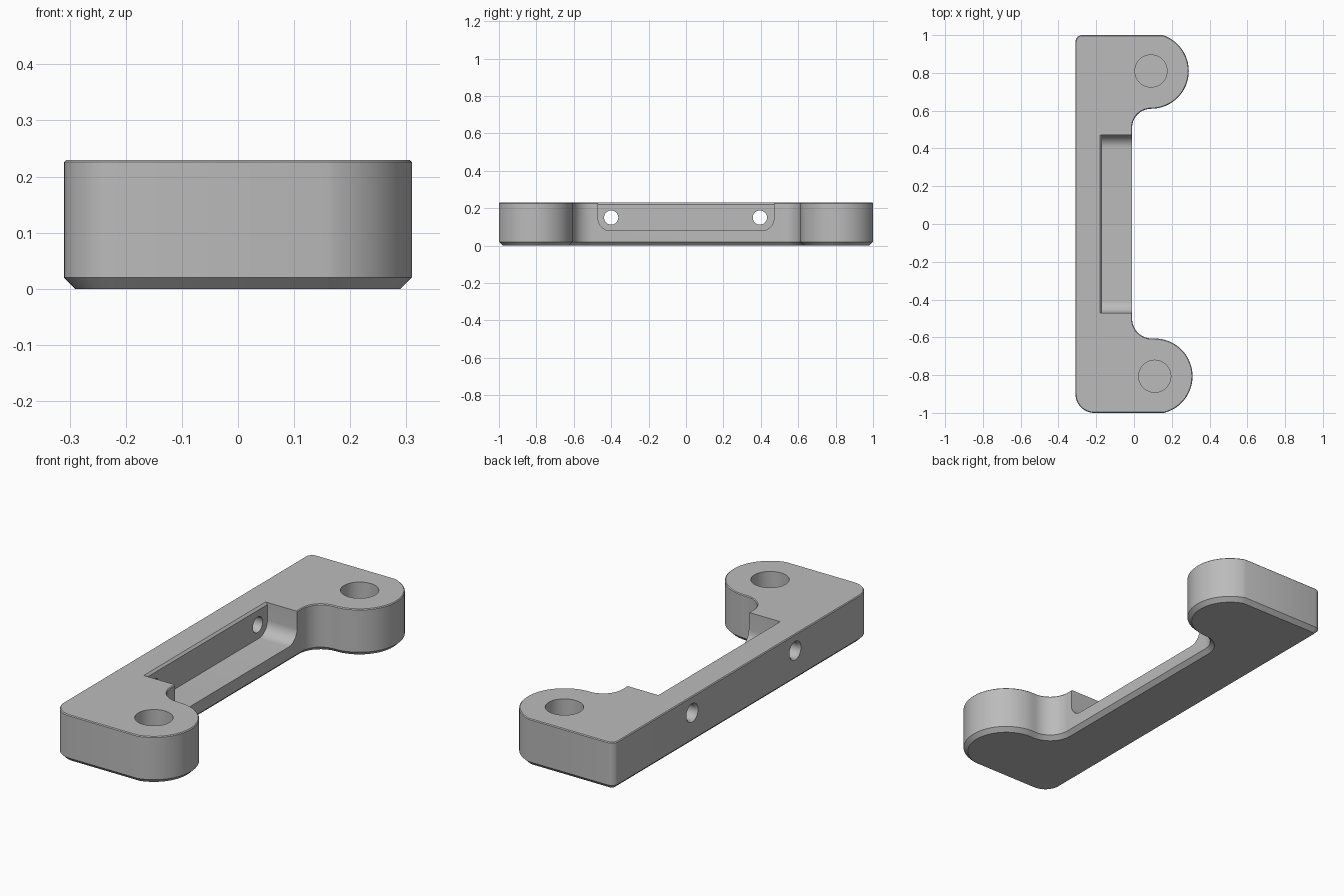
import bpy
import bmesh
from math import cos, sin, radians, asin, degrees
from mathutils import Vector

if "Cube" in bpy.data.objects:
    bpy.data.objects.remove(bpy.data.objects["Cube"])

HEIGHT = 0.23

grey = bpy.data.materials.new("plain_grey")
grey.use_nodes = True
colour = (0.5, 0.5, 0.5, 1)
grey.diffuse_color = colour
grey.node_tree.nodes["Principled BSDF"].inputs["Base Color"].default_value = colour


def arc(cx, cy, r, start, end, steps):
    """Points on an arc, angles in degrees."""
    angles = [radians(start + (end - start) * i / steps) for i in range(steps + 1)]
    return [(cx + r * cos(a), cy + r * sin(a)) for a in angles]


def inset(loop, d):
    """Move a counter-clockwise loop inward by d."""
    out = []
    for i, p in enumerate(loop):
        p = Vector(p)
        a = (p - Vector(loop[i - 1])).normalized()
        b = (Vector(loop[(i + 1) % len(loop)]) - p).normalized()
        n1, n2 = Vector((-a.y, a.x)), Vector((-b.y, b.x))
        out.append(p + (n1 + n2) * d / (1 + n1.dot(n2)))
    return out


def loft(name, rings):
    """Closed solid through a stack of matching rings."""
    bm = bmesh.new()
    rows = [[bm.verts.new(p) for p in ring] for ring in rings]
    n = len(rows[0])
    for low, high in zip(rows, rows[1:]):
        for i in range(n):
            j = (i + 1) % n
            bm.faces.new((low[i], low[j], high[j], high[i]))
    bm.faces.new(rows[0][::-1])
    bm.faces.new(rows[-1])
    bmesh.ops.recalc_face_normals(bm, faces=bm.faces)
    mesh = bpy.data.meshes.new(name)
    bm.to_mesh(mesh)
    bm.free()
    mesh.materials.append(grey)
    obj = bpy.data.objects.new(name, mesh)
    bpy.context.collection.objects.link(obj)
    return obj


def cut(body, cutter):
    """Subtract the cutter and delete it."""
    bpy.context.view_layer.objects.active = body
    mod = body.modifiers.new(cutter.name, "BOOLEAN")
    mod.operation = "DIFFERENCE"
    mod.solver = "EXACT"
    mod.object = cutter
    bpy.ops.object.modifier_apply(modifier=mod.name)
    bpy.data.objects.remove(cutter)


def x_prism(name, outline, x0, x1):
    return loft(name, [[(x, y, z) for y, z in outline] for x in (x0, x1)])


# Bracket outline: each round ear is cut flat by the end of the bar
EAR = 0.2
front_ear, back_ear = Vector((0.11, -0.806)), Vector((0.09, 0.81))
front_flat = degrees(asin((-1 - front_ear.y) / EAR))
back_flat = degrees(asin((1 - back_ear.y) / EAR))
outline = (
    arc(-0.21, -0.9, 0.1, 180, 270, 12)
    + arc(*front_ear, EAR, front_flat, 90, 36)
    + arc(0.095, -0.501, 0.105, 270, 180, 14)
    + arc(0.09, 0.51, 0.1, 180, 90, 14)
    + arc(*back_ear, EAR, -90, back_flat, 36)
    + arc(-0.275, 0.965, 0.035, 90, 180, 8)
)
# Drop doubled points where arcs meet
outline = [p for i, p in enumerate(outline)
           if (Vector(p) - Vector(outline[i - 1])).length > 0.002]

# Body with a wide lower chamfer and a fine upper one
levels = [(0.02, 0), (0, 0.02), (0, HEIGHT - 0.004), (0.004, HEIGHT)]
body = loft("bracket", [[(*p, z) for p in inset(outline, d)] for d, z in levels])

# Recess with rounded lower corners, open to the side and the top
R = 0.065
recess = (arc(-0.47 + R, 0.08 + R, R, 180, 270, 12)
          + arc(0.47 - R, 0.08 + R, R, 270, 360, 12)
          + [(0.47, 0.3), (-0.47, 0.3)])
cut(body, x_prism("recess_cutter", recess, -0.17, 0.05))

# Chamfer along the upper edge of the recess wall
wedge = [(-0.165, 0.215), (-0.1, 0.215), (-0.1, 0.24), (-0.19, 0.24)]
cut(body, loft("edge_cutter", [[(x, y, z) for x, z in wedge] for y in (-0.47, 0.47)]))

# Screw holes through the wall, slightly countersunk outside
for y in (-0.4, 0.395):
    stations = [(-0.33, 0.058), (-0.298, 0.038), (-0.1, 0.038)]
    cut(body, loft("screw_cutter", [
        [(x, *p) for p in arc(y, 0.15, r, 0, 345, 23)] for x, r in stations]))

# Blind holes in the ears
for ear in (front_ear, back_ear):
    ring = arc(*ear, 0.085, 0, 352.5, 47)
    cut(body, loft("ear_cutter", [[(*p, z) for p in ring] for z in (0.05, 0.3)]))

# Smooth curved walls, crisp edges
bpy.ops.object.select_all(action="DESELECT")
body.select_set(True)
bpy.context.view_layer.objects.active = body
bpy.ops.object.shade_smooth_by_angle(angle=radians(25))
